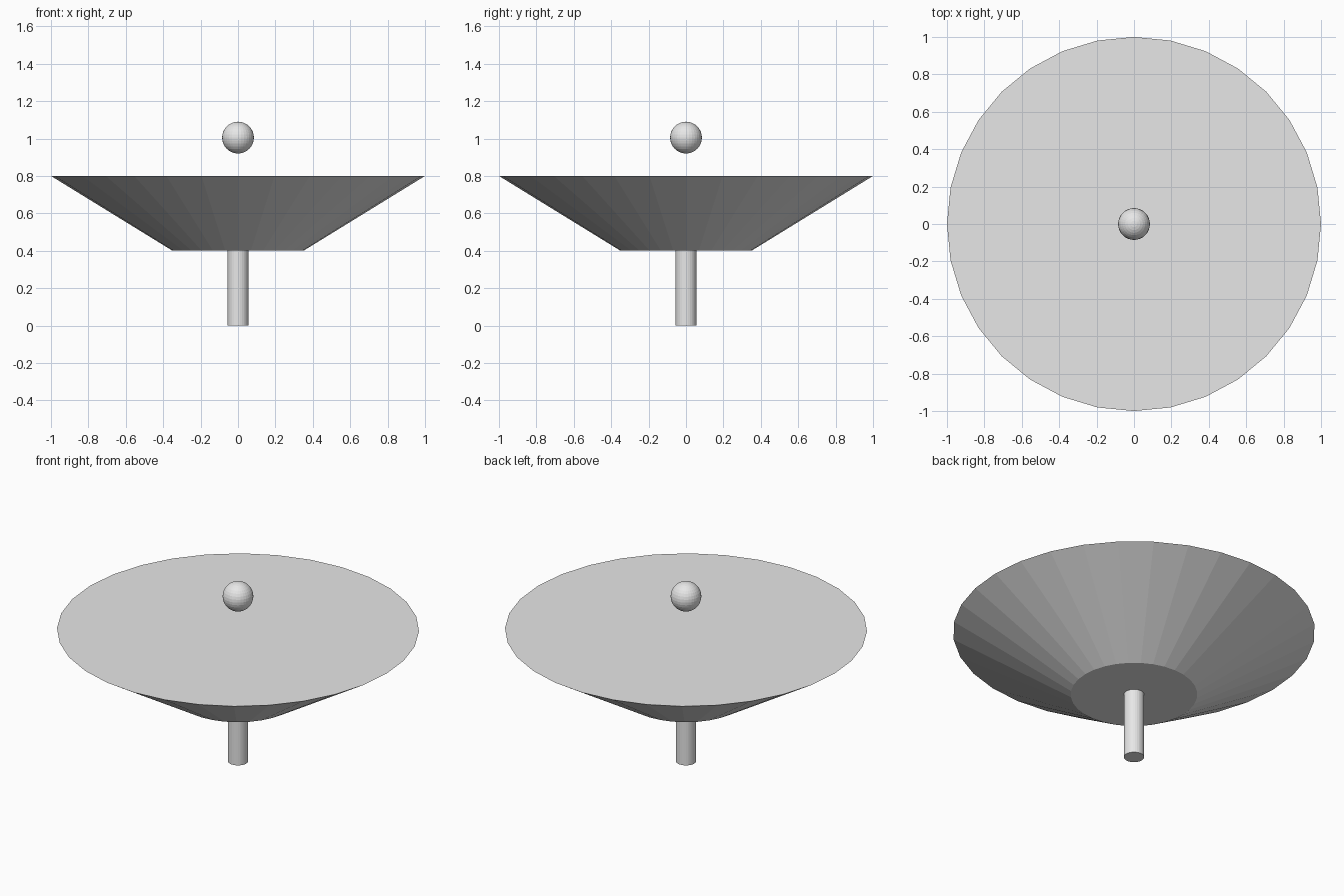
import bpy
import math

if "Cube" in bpy.data.objects:
    bpy.data.objects.remove(bpy.data.objects["Cube"])

grey = bpy.data.materials.new("light grey")
grey.diffuse_color = (0.8, 0.8, 0.8, 1.0)
grey.use_nodes = True
grey.node_tree.nodes["Principled BSDF"].inputs["Base Color"].default_value = grey.diffuse_color


def finish(name, smooth=False):
    """Name the active object, colour it and optionally smooth it."""
    ob = bpy.context.object
    ob.name = name
    ob.data.materials.append(grey)
    if smooth:
        bpy.ops.object.shade_smooth_by_angle(angle=math.radians(30))


# Stem
bpy.ops.mesh.primitive_cylinder_add(vertices=32, radius=0.056, depth=0.4, location=(0, 0, 0.2))
finish("stem")

# Flared dish with a closed flat top
bpy.ops.mesh.primitive_cone_add(vertices=32, radius1=0.35, radius2=1.0, depth=0.4, location=(0, 0, 0.6))
finish("dish")

# Ball floating above the dish
bpy.ops.mesh.primitive_uv_sphere_add(segments=32, ring_count=16, radius=0.085, location=(0, 0, 1.005))
finish("ball")
